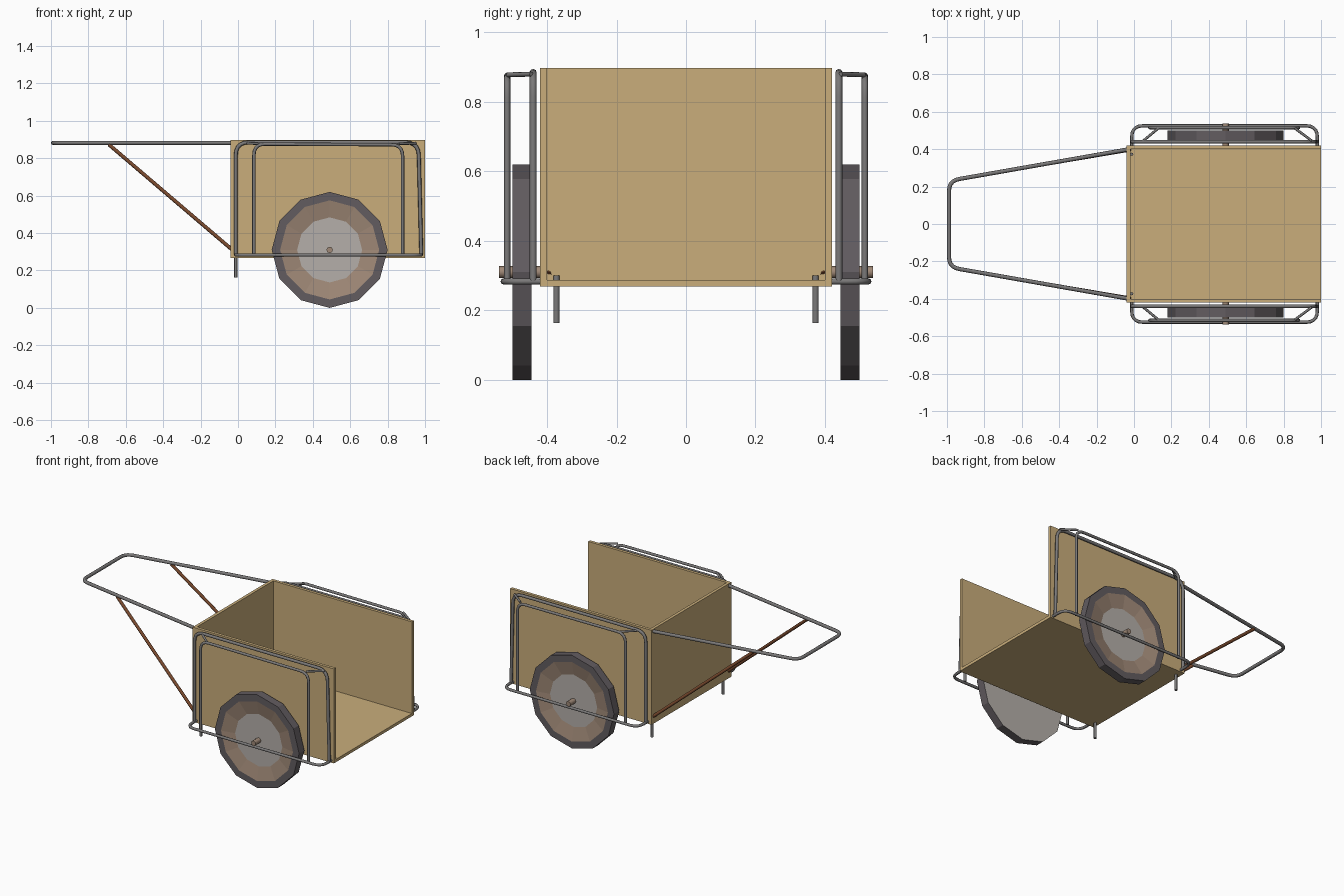
import bpy, bmesh, math
from mathutils import Vector

if "Cube" in bpy.data.objects:
    bpy.data.objects.remove(bpy.data.objects["Cube"])


def mat(name, rgb):
    m = bpy.data.materials.new(name)
    m.diffuse_color = (*rgb, 1)
    m.use_nodes = True
    m.node_tree.nodes["Principled BSDF"].inputs["Base Color"].default_value = m.diffuse_color
    return m


WOOD = mat("tan wood", (0.585, 0.42, 0.198))
PIPE = mat("grey steel", (0.195, 0.19, 0.19))
RUST = mat("brown rod", (0.20, 0.07, 0.028))
TYRE = mat("dark rubber", (0.122, 0.107, 0.117))
RIM = mat("dusty brown rim", (0.35, 0.25, 0.185))
HUB = mat("light grey hub", (0.46, 0.43, 0.40))


def add_mesh(name, bm, mats):
    bmesh.ops.recalc_face_normals(bm, faces=bm.faces[:])
    me = bpy.data.meshes.new(name)
    bm.to_mesh(me)
    bm.free()
    for m in mats:
        me.materials.append(m)
    ob = bpy.data.objects.new(name, me)
    bpy.context.collection.objects.link(ob)
    return ob


def box(name, lo, hi, m):
    bm = bmesh.new()
    bmesh.ops.create_cube(bm, size=1)
    for v in bm.verts:
        v.co = Vector([lo[i] + (v.co[i] + 0.5) * (hi[i] - lo[i]) for i in range(3)])
    return add_mesh(name, bm, [m])


def rounded(pts, r, steps=5):
    """Replace inner corners of a path with quadratic fillets."""
    pts = [Vector(p) for p in pts]
    out = [pts[0]]
    for a, b, c in zip(pts, pts[1:], pts[2:]):
        p, q = b + (a - b).normalized() * r, b + (c - b).normalized() * r
        for i in range(steps + 1):
            t = i / steps
            out.append(p * (1 - t) ** 2 + b * 2 * t * (1 - t) + q * t * t)
    return out + [pts[-1]]


def tube(name, pts, radius, m, fillet=0.06):
    cu = bpy.data.curves.new(name, 'CURVE')
    cu.dimensions = '3D'
    cu.bevel_depth = radius
    cu.bevel_resolution = 2
    cu.use_fill_caps = True
    path = rounded(pts, fillet)
    sp = cu.splines.new('POLY')
    sp.points.add(len(path) - 1)
    for p, v in zip(sp.points, path):
        p.co = (*v, 1)
    cu.materials.append(m)
    ob = bpy.data.objects.new(name, cu)
    bpy.context.collection.objects.link(ob)
    bpy.ops.object.select_all(action='DESELECT')
    ob.select_set(True)
    bpy.context.view_layer.objects.active = ob
    bpy.ops.object.convert(target='MESH')
    bpy.ops.object.shade_smooth_by_angle(angle=math.radians(50))


def wheel(name, s):
    # revolved profile (radius, y, material of the band that follows)
    prof = [(0.31, 0.445, 0), (0.31, 0.50, 0), (0.265, 0.50, 1), (0.174, 0.482, 2)]
    n, cx, cz = 12, 0.49, 0.31
    bm = bmesh.new()
    rings = [[bm.verts.new((cx + r * math.sin(2 * math.pi * k / n), s * y,
                            cz + r * math.cos(2 * math.pi * k / n)))
              for k in range(n)] for r, y, _ in prof]
    for i in range(3):
        for k in range(n):
            j = (k + 1) % n
            f = bm.faces.new((rings[i][k], rings[i][j], rings[i + 1][j], rings[i + 1][k]))
            f.material_index = prof[i][2]
    for ring in (rings[0], rings[-1]):
        bm.faces.new(ring).material_index = 2
    add_mesh(name, bm, [TYRE, RIM, HUB])


# wooden box, open at the +x end
box("floor_board", (-0.04, -0.42, 0.268), (1.0, 0.42, 0.287), WOOD)
box("end_board", (-0.04, -0.40, 0.287), (-0.02, 0.40, 0.897), WOOD)

# push handle
tube("handle", [(-0.025, -0.40, 0.882), (-0.989, -0.231, 0.882),
                (-0.989, 0.231, 0.882), (-0.025, 0.40, 0.882)], 0.011, PIPE, 0.055)

for s, side in ((-1, "front"), (1, "back")):
    y0, y1 = sorted((s * 0.40, s * 0.42))
    box(side + "_side_board", (-0.04, y0, 0.287), (1.0, y1, 0.897), WOOD)
    # wheel and axle
    wheel(side + "_wheel", s)
    tube(side + "_axle", [(0.49, s * 0.42, 0.31), (0.49, s * 0.538, 0.31)], 0.017, RIM)
    # pipe guard around the wheel
    tube(side + "_lower_rail", [(-0.012, s * 0.41, 0.283), (-0.012, s * 0.525, 0.283),
                                (0.98, s * 0.525, 0.283), (0.98, s * 0.41, 0.283)], 0.009, PIPE)
    tube(side + "_inner_hoop", [(-0.012, s * 0.44, 0.283), (-0.012, s * 0.44, 0.885),
                                (0.965, s * 0.44, 0.885), (0.98, s * 0.44, 0.283)], 0.010, PIPE, 0.07)
    tube(side + "_outer_hoop", [(0.085, s * 0.515, 0.283), (0.085, s * 0.515, 0.876),
                                (0.88, s * 0.515, 0.872), (0.88, s * 0.515, 0.283)], 0.009, PIPE)
    # short ties between the hoops
    for a, b in ((0.05, 0.13), (0.95, 0.86)):
        tube(side + "_hoop_tie", [(a, s * 0.445, 0.88), (b, s * 0.512, 0.878)], 0.007, PIPE)
    # handle brace and stand
    tube(side + "_brace", [(-0.69, s * 0.284, 0.873), (-0.022, s * 0.397, 0.303)], 0.010, RUST)
    tube(side + "_stand", [(-0.012, s * 0.373, 0.163), (-0.012, s * 0.373, 0.30)], 0.009, PIPE)
